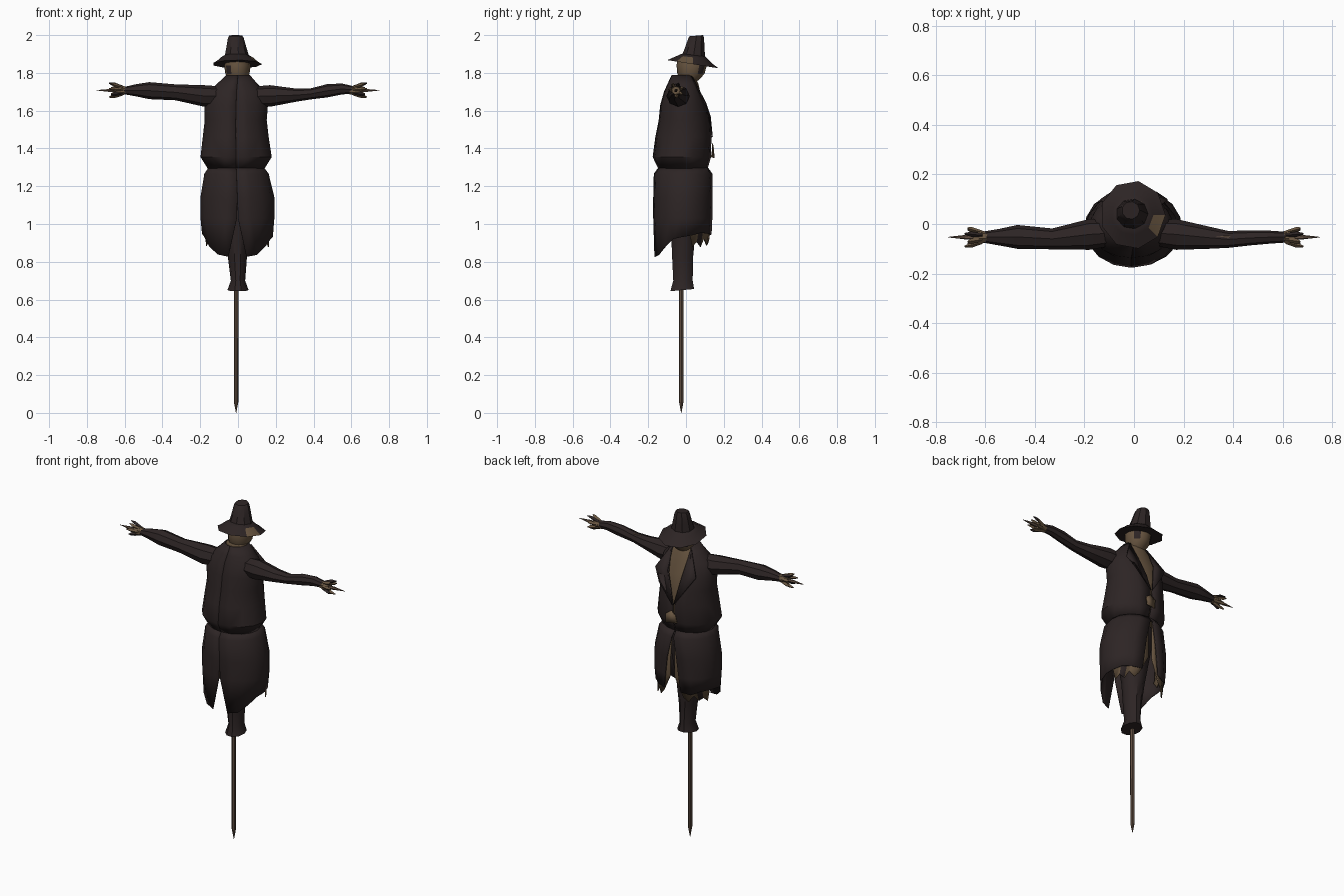
import bpy, bmesh, random
from math import sin, cos, pi, radians

random.seed(4)
if "Cube" in bpy.data.objects:
    bpy.data.objects.remove(bpy.data.objects["Cube"])


def material(name, rgb):
    m = bpy.data.materials.new(name)
    m.use_nodes = True
    m.diffuse_color = (*rgb, 1)
    m.node_tree.nodes["Principled BSDF"].inputs["Base Color"].default_value = (*rgb, 1)
    return m


COAT = material("dark coat cloth", (0.026, 0.018, 0.018))
BURLAP = material("brown burlap", (0.14, 0.092, 0.052))
WOOD = material("weathered wood", (0.115, 0.075, 0.052))


def finish(name, bm, mats, rule=None, thickness=0, angle=35):
    """Turn a bmesh into a shaded object; rule maps a face centre to a material slot."""
    bmesh.ops.remove_doubles(bm, verts=bm.verts[:], dist=0.0002)
    bmesh.ops.recalc_face_normals(bm, faces=bm.faces[:])
    if rule:
        for f in bm.faces:
            f.material_index = int(rule(f.calc_center_median()))
    mesh = bpy.data.meshes.new(name)
    bm.to_mesh(mesh)
    bm.free()
    for m in mats:
        mesh.materials.append(m)
    ob = bpy.data.objects.new(name, mesh)
    bpy.context.collection.objects.link(ob)
    bpy.ops.object.select_all(action="DESELECT")
    ob.select_set(True)
    bpy.context.view_layer.objects.active = ob
    bpy.ops.object.shade_smooth_by_angle(angle=radians(angle))
    if thickness:
        solid = ob.modifiers.new("cloth", "SOLIDIFY")
        solid.thickness, solid.offset = thickness, 0
    return ob


def loft(name, rows, mats, n=12, axis="z", hem=None, rule=None, angle=35):
    """Closed tube; each row is (height, c1, c2, r1, r2[, tilt])."""
    bm = bmesh.new()
    rings = []
    for h, c1, c2, r1, r2, *tilt in rows:
        ring = []
        for k in range(n):
            t = 2 * pi * k / n
            a, b = c1 + r1 * cos(t), c2 + r2 * sin(t)
            hh = h + (tilt[0] * sin(t) if tilt else 0)
            ring.append(bm.verts.new((a, b, hh) if axis == "z" else (hh, a, b)))
        rings.append(ring)
    for lo, hi in zip(rings, rings[1:]):
        for k in range(n):
            j = (k + 1) % n
            bm.faces.new((lo[k], lo[j], hi[j], hi[k]))
    bm.faces.new(rings[0][::-1])
    bm.faces.new(rings[-1])
    return finish(name, bm, mats, rule, 0, angle)


def half_shell(name, rows, mats, side, n=8, hem=None, rule=None):
    """Open cloth half; each row is (z, cx, cy, rx, ry, back gap, front gap) in degrees."""
    bm = bmesh.new()
    rings = []
    for i, (z, cx, cy, rx, ry, back, front) in enumerate(rows):
        ring = []
        for k in range(n + 1):
            t = radians(-90 + back + (180 - back - front) * k / n)
            y = cy + ry * sin(t)
            zz = hem(y, k) if hem and i == 0 else z
            ring.append(bm.verts.new((cx + side * rx * cos(t), y, zz)))
        rings.append(ring)
    for lo, hi in zip(rings, rings[1:]):
        for k in range(n):
            bm.faces.new((lo[k], lo[k + 1], hi[k + 1], hi[k]))
    return finish(name, bm, mats, rule, 0.005)


def plate(name, points, mat):
    bm = bmesh.new()
    bm.faces.new([bm.verts.new(p) for p in points])
    return finish(name, bm, [mat], None, 0.006)


# Stake and crossbar
loft("stake", [(0, -.01, -.025, .001, .001), (.06, -.01, -.025, .012, .012),
               (1.3, -.01, -.025, .013, .013)], [WOOD], n=8)
loft("crossbar", [(-.75, -.053, 1.708, .001, .001), (-.68, -.053, 1.707, .009, .009),
                  (.68, -.053, 1.707, .009, .009), (.75, -.053, 1.708, .001, .001)],
     [WOOD], n=6, axis="x")

# Trousers bunched round the stake
loft("trousers", [(.65, 0, -.02, .056, .066, .006), (.70, 0, -.016, .038, .054),
                  (.82, -.003, -.018, .05, .058), (.93, -.005, -.015, .062, .066),
                  (1.26, -.008, -.015, .12, .11)], [COAT], n=10)

# Upper coat, split down the front into a neckline
TORSO = [(1.285, -.01, -.015, .142, .125, 0, 1), (1.355, -.01, -.022, .186, .152, 0, 1),
         (1.46, -.012, -.014, .172, .146, 0, 2), (1.55, -.012, -.008, .162, .134, 0, 9),
         (1.63, -.01, -.012, .168, .122, 0, 18), (1.70, -.008, -.016, .150, .098, 0, 25),
         (1.74, -.004, -.012, .105, .084, 0, 38), (1.787, 0, -.012, .062, .062, 0, 50)]
for side, label in ((1, "left"), (-1, "right")):
    half_shell(label + "_coat", TORSO, [COAT], side)
loft("shirt", [(z, cx, cy, rx * .93, ry * .93) for z, cx, cy, rx, ry, *_ in TORSO[1:]],
     [BURLAP], n=16)

# Lapels and a torn scrap where the coat closes
for side, label in ((1, "left"), (-1, "right")):
    plate(label + "_lapel", [(side * .06, .035, 1.775), (side * .135, .098, 1.64),
                             (side * .09, .128, 1.57), (side * .004 - .01, .139, 1.46),
                             (side * .05, .104, 1.64)], COAT)
plate("coat_scrap", [(-.035, .135, 1.355), (.03, .148, 1.35), (.035, .145, 1.4),
                     (0, .14, 1.425), (-.03, .142, 1.40)], BURLAP)

# Coat skirt: open at the front, slit at the back, hanging lower behind
SKIRT = [(.93, -.003, -.015, .185, .155, 15, 17), (1.03, -.003, -.015, .194, .156, 1, 13),
         (1.14, -.003, -.015, .194, .156, 0, 9), (1.265, -.008, -.015, .168, .153, 0, 2),
         (1.305, -.01, -.015, .140, .124, 0, 1)]


def skirt_hem(y, k):
    return .945 + min(0, (y + .055) * 1.08) + random.uniform(-.015, .01) * (0 < k < 8)


def tail_hem(y, k):
    return (.885 if k % 2 else .915) + random.uniform(-.01, .01) + (.09 if y < .03 else 0)


for side, label in ((1, "left"), (-1, "right")):
    half_shell(label + "_coat_skirt", SKIRT, [COAT], side, hem=skirt_hem)
    tail = [(z, cx, cy, rx * .94, ry * .94, 80, 4 if z > 1 else 22)
            for z, cx, cy, rx, ry, *_ in SKIRT[:4]]
    half_shell(label + "_shirt_tail", tail, [BURLAP, COAT], side, hem=tail_hem,
               rule=lambda c: c.z < 1 and .12 < abs(c.x) < .15)

# Sleeves, each with its own sag
SLEEVES = {
    "left": [(.07, -.035, 1.675, .05, .052), (.17, -.042, 1.678, .062, .057),
             (.30, -.055, 1.682, .045, .036), (.38, -.062, 1.688, .034, .029),
             (.47, -.056, 1.705, .030, .035), (.55, -.053, 1.715, .026, .029),
             (.61, -.053, 1.710, .022, .020)],
    "right": [(-.07, -.035, 1.675, .05, .052), (-.18, -.042, 1.678, .062, .057),
              (-.33, -.06, 1.697, .042, .042), (-.47, -.052, 1.706, .048, .045),
              (-.54, -.053, 1.708, .034, .032), (-.61, -.053, 1.706, .022, .018)],
}
for label, rows in SLEEVES.items():
    loft(label + "_sleeve", rows, [COAT], n=8, axis="x")

# Straw-stuffed hands: a bound wrist with splayed stalks
for s, label in ((1, "left"), (-1, "right")):
    loft(label + "_wrist", [(s * .59, -.053, 1.707, .021, .021), (s * .62, -.053, 1.707, .028, .026),
                            (s * .65, -.053, 1.707, .022, .022)], [BURLAP], n=7, axis="x")
    for k in range(7):
        t = 2 * pi * k / 7 + .3
        y, z = cos(t), sin(t)
        loft(f"{label}_stalk_{k + 1}",
             [(s * .61, -.053 + .02 * y, 1.707 + .02 * z, .007, .007),
              (s * .655, -.053 + .032 * y, 1.709 + .032 * z, .011, .011),
              (s * (.672 + .012 * (k % 2)), -.053 + .038 * y, 1.71 + .038 * z, .003, .003)],
             [COAT if k % 3 == 1 else BURLAP], n=4, axis="x")

# Sack head with dark eye holes and a mended patch behind
loft("head", [(1.74, -.002, .01, .03, .03), (1.765, -.002, .02, .048, .05),
              (1.795, -.003, .026, .064, .072), (1.84, -.003, .03, .070, .08),
              (1.885, -.003, .03, .064, .072)], [BURLAP, COAT], n=12,
     rule=lambda c: 1.8 < c.z < 1.85 and (.075 < c.y < .098 and abs(c.x) < .055
                                         or c.y < 0 and -.06 < c.x < -.03))

# Hat: drooping brim with one worn patch, and a tapered crown
loft("hat_brim", [(1.846, -.005, .037, .132, .138, -.022), (1.862, -.005, .037, .107, .11, -.018),
                  (1.882, -.006, .037, .085, .082, -.010), (1.895, -.007, .037, .062, .062, -.006)],
     [COAT, BURLAP], n=9,
     rule=lambda c: 1.86 < c.z < 1.885 and c.x > .06 and -.03 < c.y < .03)
loft("hat_crown", [(1.872, -.007, .037, .070, .066, -.008), (1.93, -.010, .046, .056, .053),
                   (1.985, -.013, .054, .043, .042), (1.997, -.013, .055, .036, .036, .003)],
     [COAT], n=9)
